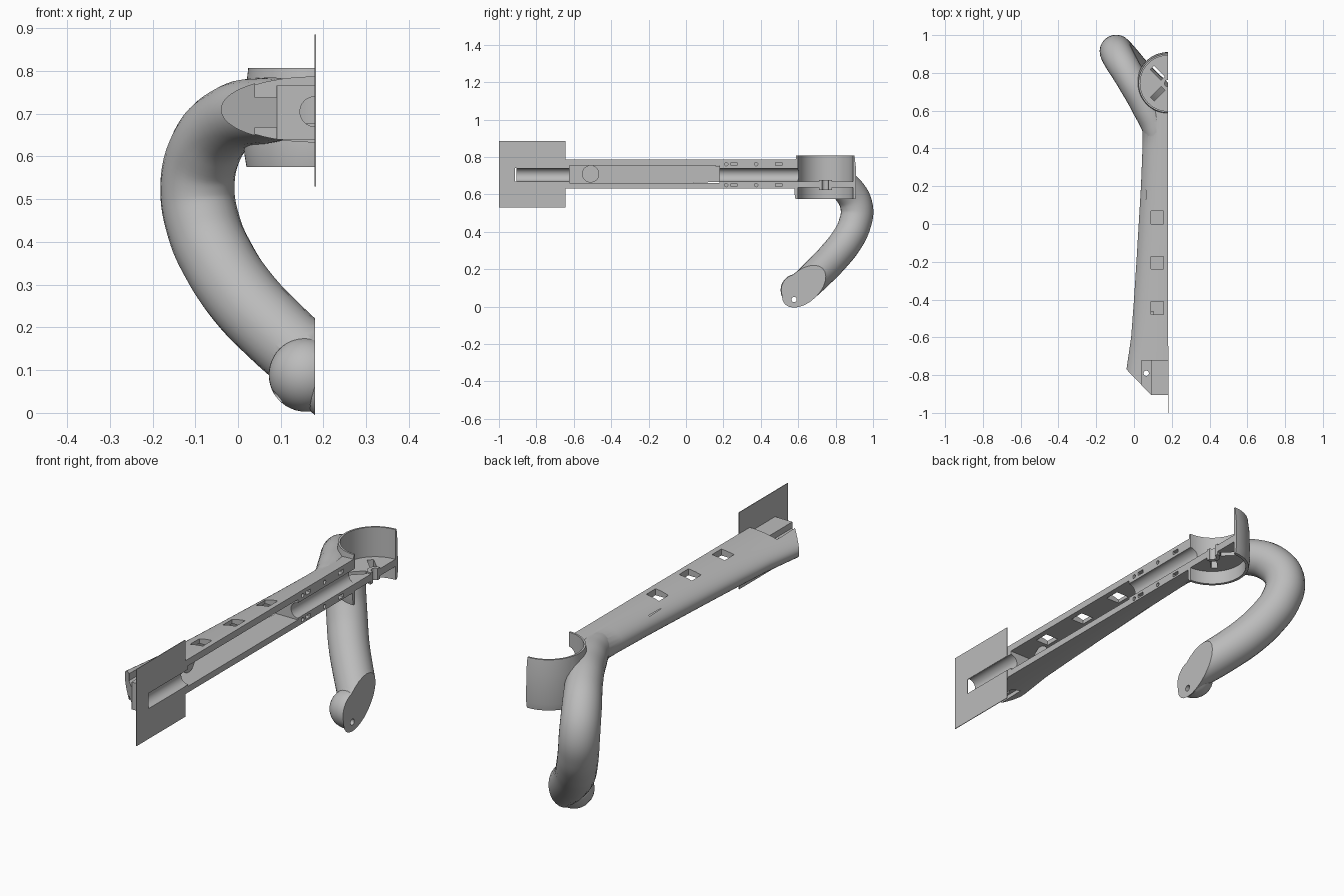
import bpy, bmesh, math
from mathutils import Matrix, Vector

if "Cube" in bpy.data.objects:
    bpy.data.objects.remove(bpy.data.objects["Cube"], do_unlink=True)

grey = bpy.data.materials.new("plain grey")
grey.use_nodes = True
COLOR = (0.5, 0.5, 0.5, 1)
grey.diffuse_color = COLOR
grey.node_tree.nodes["Principled BSDF"].inputs["Base Color"].default_value = COLOR

CUT = 0.18          # plane of the split face
MID = 0.71          # height of the beam axis
CUP = (CUT, 0.745)  # cup axis


def make(name, bm):
    bmesh.ops.recalc_face_normals(bm, faces=bm.faces)
    mesh = bpy.data.meshes.new(name)
    bm.to_mesh(mesh)
    bm.free()
    obj = bpy.data.objects.new(name, mesh)
    bpy.context.collection.objects.link(obj)
    mesh.materials.append(grey)
    return obj


def loft(name, rings):
    bm = bmesh.new()
    loops = [[bm.verts.new(p) for p in ring] for ring in rings]
    n = len(loops[0])
    for a, b in zip(loops, loops[1:]):
        for i in range(n):
            j = (i + 1) % n
            bm.faces.new((a[i], a[j], b[j], b[i]))
    bm.faces.new(loops[0])
    bm.faces.new(loops[-1])
    return make(name, bm)


def box(name, x, y, z, turn=0):
    bm = bmesh.new()
    bmesh.ops.create_cube(bm, size=1)
    size = Matrix.Diagonal((x[1] - x[0], y[1] - y[0], z[1] - z[0], 1))
    place = Matrix.Translation((sum(x) / 2, sum(y) / 2, sum(z) / 2))
    bm.transform(place @ Matrix.Rotation(turn, 4, 'Z') @ size)
    return make(name, bm)


def rod(name, centre, radius, length, axis='Z', sides=48):
    bm = bmesh.new()
    bmesh.ops.create_cone(bm, cap_ends=True, segments=sides, radius1=radius,
                          radius2=radius, depth=length)
    turn = {'X': Matrix.Rotation(math.pi / 2, 4, 'Y'),
            'Y': Matrix.Rotation(math.pi / 2, 4, 'X'), 'Z': Matrix()}[axis]
    bm.transform(Matrix.Translation(centre) @ turn)
    return make(name, bm)


def combine(target, other, operation='DIFFERENCE'):
    mod = target.modifiers.new("combine", 'BOOLEAN')
    mod.operation, mod.object, mod.solver = operation, other, 'EXACT'
    bpy.context.view_layer.objects.active = target
    bpy.ops.object.modifier_apply(modifier=mod.name)
    bpy.data.objects.remove(other, do_unlink=True)


def ring(count=64):
    return [(math.cos(i * math.tau / count), math.sin(i * math.tau / count))
            for i in range(count)]


# Beam: elliptical sections, left full width until the final split
edges = [(-0.93, -0.06), (-0.77, -0.04), (-0.6, -0.015), (-0.4, 0.0), (-0.2, 0.013),
         (0, 0.025), (0.2, 0.037), (0.4, 0.045), (0.62, 0.045)]
body = loft("split_handle", [[(CUT + (CUT - x) * c, y, MID + 0.077 * s) for c, s in ring()]
                             for y, x in edges])

# Curved grip: a swept tube with a rounded end
path = [(0.125, 0.42, 0.71, 0.06), (0.115, 0.5, 0.71, 0.07), (0.07, 0.61, 0.708, 0.077),
        (-0.02, 0.775, 0.685, 0.08), (-0.075, 0.87, 0.62, 0.085),
        (-0.095, 0.913, 0.53, 0.087), (-0.08, 0.9, 0.435, 0.087),
        (-0.045, 0.86, 0.355, 0.087), (0.01, 0.795, 0.272, 0.087),
        (0.09, 0.715, 0.188, 0.086), (0.18, 0.63, 0.108, 0.085), (0.36, 0.46, -0.05, 0.085)]
curve = bpy.data.curves.new("grip_path", 'CURVE')
curve.dimensions, curve.use_fill_caps = '3D', True
curve.bevel_depth, curve.bevel_resolution, curve.resolution_u = 1, 10, 6
spline = curve.splines.new('BEZIER')
spline.bezier_points.add(len(path) - 1)
for point, (x, y, z, r) in zip(spline.bezier_points, path):
    point.co, point.radius = (x, y, z), r
    point.handle_left_type = point.handle_right_type = 'AUTO'
sweep = bpy.data.objects.new("grip_sweep", curve)
bpy.context.collection.objects.link(sweep)
bpy.context.view_layer.update()
bm = bmesh.new()
bm.from_mesh(sweep.evaluated_get(bpy.context.evaluated_depsgraph_get()).to_mesh())
bpy.data.objects.remove(sweep, do_unlink=True)
bmesh.ops.remove_doubles(bm, verts=bm.verts, dist=0.0001)
for f in bm.faces:
    f.material_index = 0
grip = make("grip", bm)
combine(grip, box("split", (CUT, 1), (-1, 2), (-1, 2)))
bm = bmesh.new()
bmesh.ops.create_uvsphere(bm, u_segments=40, v_segments=24, radius=0.086)
bm.transform(Matrix.Translation((0.158, 0.592, 0.089)))
combine(grip, make("grip_end", bm), 'UNION')
combine(body, grip, 'UNION')

# Cup: slightly barrelled drum, hollowed above and below a floor
drum = [(0.575, 0.16), (0.605, 0.165), (0.74, 0.164), (0.807, 0.156)]
combine(body, loft("drum", [[(CUP[0] + r * c, CUP[1] + r * s, z) for c, s in ring()]
                            for z, r in drum]), 'UNION')
for low, high in ((0.67, 0.95), (0.45, 0.637)):
    combine(body, rod("hollow", (*CUP, (low + high) / 2), 0.147, high - low, sides=64))
combine(body, rod("floor_boss", (*CUP, 0.65), 0.035, 0.054), 'UNION')
combine(body, rod("floor_hole", (*CUP, 0.65), 0.018, 0.1))
for side in (1, -1):
    y = CUP[1] + side * 0.055
    combine(body, box("floor_slot", (0.085, 0.165), (y - 0.014, y + 0.014), (0.6, 0.7),
                      -side * math.pi / 4))

# Split plane, angled nose and stepped nose block
combine(body, box("split", (CUT, 1), (-2, 2), (-1, 2)))
out = Vector((-0.72, -0.693)) * 0.3 + Vector((0.025, -0.8375))
combine(body, box("nose_cut", (out.x - 0.3, out.x + 0.3), (out.y - 0.3, out.y + 0.3),
                  (0, 2), math.radians(-46.1)))
combine(body, box("nose_end", (-1, 1), (-2, -0.906), (0, 2)))
for low, high, step_low, step_high in ((0.766, 0.9, 0.738, 0.9), (0.5, 0.64, 0.5, 0.668)):
    combine(body, box("nose_flat", (0.085, 0.3), (-1, -0.722), (low, high)))
    combine(body, box("nose_step", (0.04, 0.09), (-1, -0.722), (step_low, step_high)))
combine(body, rod("nose_hole", (0.065, -0.79, MID), 0.014, 0.4))

# Inner cavity, half-round channels and windows
combine(body, box("cavity", (0.06, 0.3), (-0.622, 0.18), (0.662, 0.756)))
for low, high in ((-0.95, -0.6), (0.17, 0.64)):
    combine(body, rod("channel", (CUT, (low + high) / 2, 0.705), 0.035, high - low, 'Y'))
for y in (0.035, -0.205, -0.445):
    combine(body, box("window", (0.09, 0.155), (y - 0.034, y + 0.034), (0.72, 0.9)))

# Fastener holes and slots along both rails
for z in (0.762, 0.65):
    for y in (-0.705, 0.215, 0.375):
        combine(body, rod("pin_hole", (CUT, y, z), 0.009, 0.06, 'X', 20))
    for y in (-0.665, 0.257, 0.495):
        combine(body, box("clip_slot", (0.15, 0.2), (y - 0.017, y + 0.017),
                          (z - 0.008, z + 0.008)))
combine(body, rod("grip_hole", (0.15, 0.578, 0.038), 0.014, 0.4, 'X', 24))

# Round boss inside the cavity
boss = rod("cavity_boss", (0.075, -0.51, MID), 0.046, 0.06, 'X')

# Thin front plate with an open slot
plate = box("front_plate", (CUT - 0.001, CUT + 0.002), (-1, -0.645), (0.53, 0.885))
combine(plate, box("plate_slot", (0, 1), (-0.913, -0.6), (0.67, 0.741)))

for obj in (body, boss, plate):
    bpy.ops.object.select_all(action='DESELECT')
    obj.select_set(True)
    bpy.context.view_layer.objects.active = obj
    bpy.ops.object.shade_smooth_by_angle(angle=math.radians(30))
